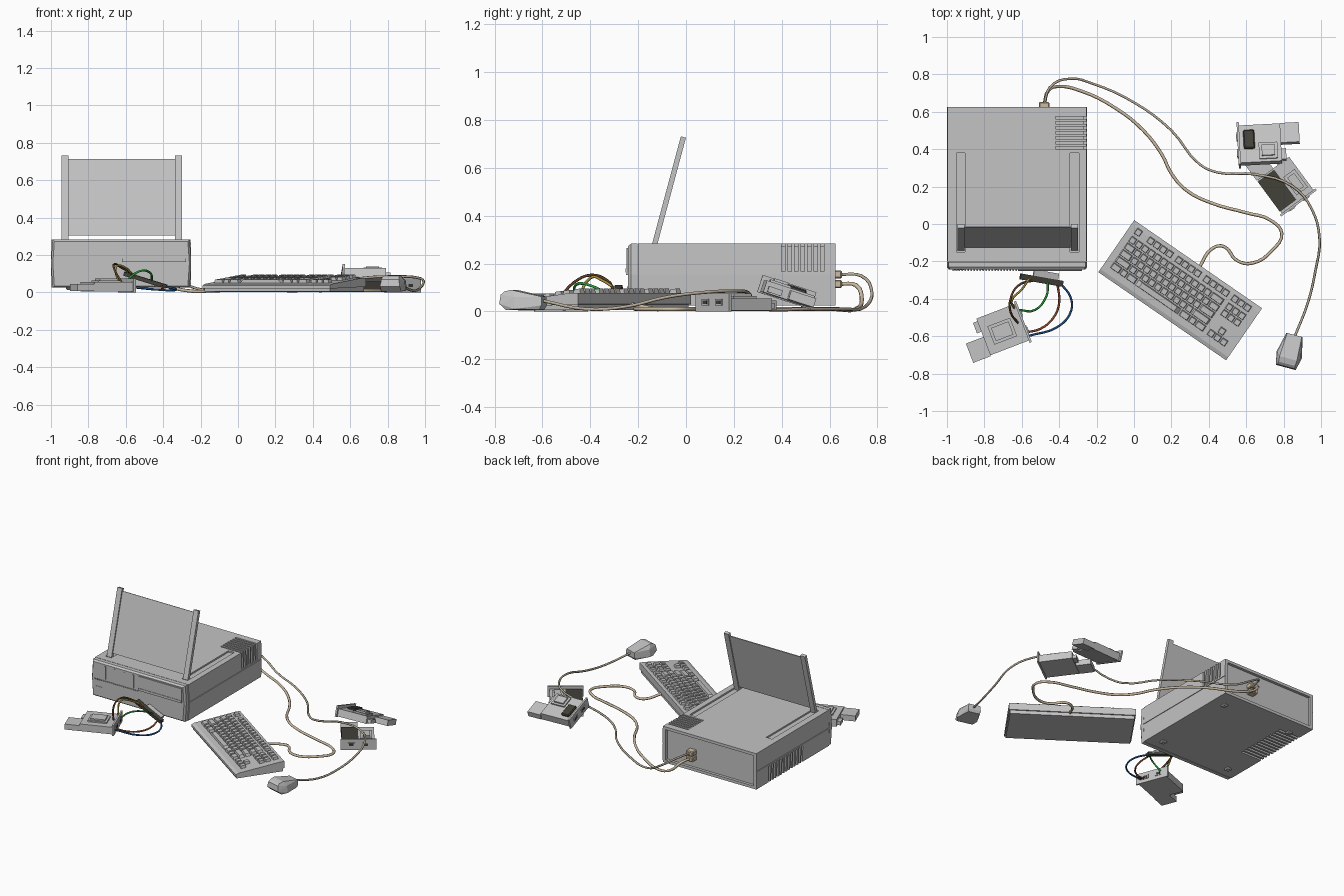
import bpy, bmesh
from math import radians
from mathutils import Matrix

if "Cube" in bpy.data.objects:
    bpy.data.objects.remove(bpy.data.objects["Cube"])


def material(name, rgb):
    m = bpy.data.materials.new(name)
    m.use_nodes = True
    m.diffuse_color = (*rgb, 1)
    m.node_tree.nodes["Principled BSDF"].inputs["Base Color"].default_value = (*rgb, 1)
    return m


GREY = material("case grey", (.55, .55, .55))
DARK = material("dark olive", (.055, .052, .04))
TAN = material("cable tan", (.6, .5, .36))
DULL = material("mouse cable beige", (.48, .42, .32))
BLUE = material("wire blue", (.015, .09, .28))
GREEN = material("wire green", (.02, .33, .04))
RUST = material("wire rust", (.33, .08, .03))
BROWN = material("wire brown", (.12, .05, .015))
YELLOW = material("wire yellow", (.4, .3, .05))


def frame(x, y, z, yaw=0, pitch=0, roll=0):
    m = Matrix.Translation((x, y, z))
    for angle, axis in ((yaw, 'Z'), (pitch, 'Y'), (roll, 'X')):
        m = m @ Matrix.Rotation(radians(angle), 4, axis)
    return m


HOME = Matrix()


def finish(name, bm, mat, at=HOME):
    bmesh.ops.recalc_face_normals(bm, faces=bm.faces)
    me = bpy.data.meshes.new(name)
    bm.to_mesh(me)
    bm.free()
    me.materials.append(mat)
    ob = bpy.data.objects.new(name, me)
    bpy.context.collection.objects.link(ob)
    ob.matrix_world = at
    return ob


def add_box(bm, x, y, z, taper=1):
    """Box from (low, high) ranges; taper shrinks its top."""
    verts = bmesh.ops.create_cube(bm, size=1)["verts"]
    for v in verts:
        k = taper if v.co.z > 0 else 1
        f = (v.co.x * k, v.co.y * k, v.co.z)
        v.co = [(a + b) / 2 + t * (b - a) for (a, b), t in zip((x, y, z), f)]


def box(name, x, y, z, mat=GREY, at=HOME, bevel=0):
    bm = bmesh.new()
    add_box(bm, x, y, z)
    if bevel:
        bmesh.ops.bevel(bm, geom=bm.edges[:], offset=bevel, segments=1, affect='EDGES')
    return finish(name, bm, mat, at)


def prism(name, points, depth, mat=GREY, at=HOME):
    bm = bmesh.new()
    face = bm.faces.new([bm.verts.new(p) for p in points])
    ext = bmesh.ops.extrude_face_region(bm, geom=[face])["geom"]
    bmesh.ops.translate(bm, vec=depth, verts=[v for v in ext if isinstance(v, bmesh.types.BMVert)])
    return finish(name, bm, mat, at)


def cable(name, points, radius, mat):
    cu = bpy.data.curves.new(name, 'CURVE')
    cu.dimensions = '3D'
    cu.bevel_depth, cu.bevel_resolution, cu.resolution_u = radius, 1, 4
    cu.use_fill_caps = True
    sp = cu.splines.new('BEZIER')
    sp.bezier_points.add(len(points) - 1)
    for bp, p in zip(sp.bezier_points, points):
        bp.co = p
        bp.handle_left_type = bp.handle_right_type = 'AUTO'
    cu.materials.append(mat)
    ob = bpy.data.objects.new(name, cu)
    bpy.context.collection.objects.link(ob)


# Computer case: bulged section with vents, side seams, lid grooves and recessed back cut in
CX, MID, HALF, TOP, LOW = -.625, .155, .375, .283, .025


def section(y, inset=0, bulge=.008):
    w, t, b = HALF - inset, TOP - inset, LOW + inset
    side = [(w - bulge, t), (w, MID), (w - bulge, b)]
    return [(CX + x, y, z) for x, z in side] + [(CX - x, y, z) for x, z in reversed(side)]


case = prism("case", section(-.2, bulge=.003), (0, .825, 0))
cut = bmesh.new()
SLOTS = (((-.42, -.24), (.271, .3)), ((-.266, -.24), (.167, .3)))
for i in range(7):
    y = .4 + i * .027
    for xs, zs in SLOTS:
        add_box(cut, xs, (y, y + .014), zs)
# the base repeats the vents turned half round, in a longer row
for i in range(13):
    y = .1 + i * .031
    for xs, zs in SLOTS:
        add_box(cut, [2 * CX - x for x in reversed(xs)], (y, y + .016), [LOW + TOP - z for z in reversed(zs)])
for x in (-.95, -.341):
    add_box(cut, (x, x + .046), (-.15, .38), (.272, .3))
for x in (CX - HALF, CX + HALF):
    add_box(cut, (x - .006, x + .006), (-.3, .7), (MID - .002, MID + .002))
add_box(cut, (-.975, -.275), (.605, .7), (.045, .263))
cutter = finish("case_cutter", cut, GREY)
cutter.hide_render = True
mod = case.modifiers.new("cut", 'BOOLEAN')
mod.operation, mod.object, mod.solver, mod.use_self = 'DIFFERENCE', cutter, 'EXACT', True
result = case.evaluated_get(bpy.context.evaluated_depsgraph_get())
carved = bpy.data.meshes.new_from_object(result)
case.modifiers.clear()
case.data = carved
bpy.data.objects.remove(cutter)

# Front bezel with chamfered front edge
bezel = bmesh.new()
rings = [[bezel.verts.new(p) for p in section(y, s)] for y, s in ((-.203, 0), (-.23, 0), (-.243, .01))]
for a, b in zip(rings, rings[1:]):
    for i in range(6):
        j = (i + 1) % 6
        bezel.faces.new((a[i], a[j], b[j], b[i]))
bezel.faces.new(rings[0])
bezel.faces.new(rings[-1])
finish("front_bezel", bezel, GREY)
box("drive_face", (-.62, -.277), (-.249, -.24), (.163, .265))
box("drive_lip", (-.62, -.277), (-.252, -.24), (.163, .18))
box("badge", (-.96, -.91), (-.246, -.24), (.07, .105))
for i in range(4):
    x = -.89 + i * .075
    box("bay_ridge", (x, x + .008), (-.247, -.24), (.17, .262))
for i in range(22):
    x = -.97 + i * .016
    box("bezel_tooth", (x, x + .009), (-.25, -.24), (.152, .158))
for x in (-.9, -.35):
    for y in (-.12, .5):
        box("case_foot", (x - .02, x + .02), (y - .02, y + .02), (.013, .03), GREY, bevel=.007)

# Raised lid on two rails
lid = frame(0, -.132, .277, roll=-15)
for x in (-.945, -.338):
    box("lid_rail", (x, x + .038), (-.011, .011), (0, .468), GREY, lid)
box("lid_panel", (-.91, -.335), (-.002, .004), (.028, .45), GREY, lid)

# Plugs and long cables
for z in (.115, .155):
    box("plug", (-.508, -.452), (.6, .652), (z - .017, z + .017), TAN, bevel=.005)
FLOOR = .01
keyboard_path = [(-.48, .64, .115), (-.46, .71, .11), (-.4, .735, .05), (-.28, .71, FLOOR)]
keyboard_path += [(x, y, FLOOR) for x, y in (
    (-.1, .62), (.05, .5), (.15, .37), (.2, .27), (.28, .18), (.42, .11), (.6, .06), (.73, .02),
    (.79, -.05), (.74, -.14), (.63, -.21), (.55, -.195), (.48, -.12), (.42, -.13))]
cable("keyboard_cable", keyboard_path + [(.35, -.23, .03)], .009, TAN)
mouse_path = [(-.48, .64, .155), (-.45, .73, .15), (-.34, .777, .08), (-.22, .75, .02)]
mouse_path += [(0, .65, FLOOR), (.2, .5, FLOOR), (.35, .32, FLOOR), (.45, .275, .03), (.65, .265, .075),
               (.85, .2, .085), (.95, .08, .08), (.992, -.08, .06), (.97, -.25, .02), (.93, -.42, FLOOR)]
cable("mouse_cable", mouse_path + [(.86, -.6, .045)], .007, DULL)

# Keyboard wedge on a slightly smaller base
kb = frame(.247, -.354, 0, yaw=-34.6)
L, W = .415, .169
wedge = [(-W, .02), (-W, .036), (-W + .02, .045), (W - .03, .078), (W, .078), (W, .03)]
prism("keyboard_body", [(-L, y, z) for y, z in wedge], (2 * L, 0, 0), GREY, kb)
box("keyboard_base", (-L + .008, L - .008), (-W + .008, W - .008), (.005, .035), GREY, kb)

# Keys, each row given as (start, widths) in key units
row_sets = [
    [(0, [1]), (2, [1] * 4), (6.5, [1] * 4), (11, [1] * 4), (15.5, [1] * 3)],
    [(0, [1] * 13 + [2]), (15.5, [1] * 3)],
    [(0, [1.5] + [1] * 12 + [1.5]), (15.5, [1] * 3)],
    [(0, [1.75] + [1] * 11 + [2.25])],
    [(0, [2.25] + [1] * 10 + [2.75]), (16.5, [1])],
    [(0, [1.5, 1, 1.5, 7, 1.5, 1, 1.5]), (15.5, [1] * 3)],
]
keys = bmesh.new()
UNIT, PITCH = .0405, .043
for r, groups in enumerate(row_sets):
    y = W - .04 - r * PITCH - (.01 if r else 0)
    for start, widths in groups:
        x = -L + .035 + start * UNIT
        for w in widths:
            add_box(keys, (x + .003, x + w * UNIT - .003), (y - .018, y + .018), (0, .02), .82)
            x += w * UNIT
finish("keys", keys, GREY, kb @ frame(0, 0, .06, roll=6.2))

# Mouse: hull of (along, half width, height) points
hull = bmesh.new()
for s, w, z in ((-.09, .055, .032), (-.06, .055, .005), (-.085, .048, .07), (-.07, .045, .083), (-.04, .048, .09),
                (-.02, .07, .01), (-.02, .064, .06), (.08, .04, .008), (.09, .045, .025), (.09, .04, .062)):
    for side in (-w, w):
        hull.verts.new((side, s, z))
bmesh.ops.convex_hull(hull, input=hull.verts[:])
finish("mouse", hull, GREY, frame(.835, -.68, 0, yaw=-15))


# Loose drive units: flange, body, offset tail and a raised label panel
def unit(name, at):
    box(name + "_body", (0, .22), (-.105, .105), (.004, .055), GREY, at)
    box(name + "_tail", (.22, .32), (0, .11), (.006, .045), GREY, at)
    box(name + "_nib", (.22, .245), (-.09, -.03), (.01, .035), GREY, at)
    box(name + "_flange", (-.012, 0), (-.118, .118), (0, .075), GREY, at)
    for y in (-.07, .025):
        box(name + "_port_rim", (-.016, -.01), (y, y + .045), (.024, .052), GREY, at)
        box(name + "_port", (-.018, -.01), (y + .008, y + .037), (.03, .046), DARK, at)


def label(name, x, y, at):
    box(name + "_rim", x, y, (.05, .064), GREY, at)
    box(name + "_panel", [x[0] + .015, x[1] - .015], [y[0] + .015, y[1] - .015], (.05, .074), GREY, at)


wired, leaning, flat = (frame(-.6, -.525, 0, yaw=201), frame(.567, .41, .045, yaw=3, roll=-18),
                        frame(.875, .12, 0, yaw=126.4))
for name, at in (("wired_unit", wired), ("leaning_unit", leaning), ("flat_unit", flat)):
    unit(name, at)
label("wired_unit", (.05, .18), (-.045, .06), wired)
label("leaning_unit", (.1, .2), (-.09, .0), leaning)
label("flat_unit", (.03, .15), (-.09, -.015), flat)
# dark socket and exposed board
box("leaning_unit_socket", (.02, .08), (-.03, .075), (.05, .07), DARK, leaning, bevel=.006)
box("flat_unit_board", (.012, .212), (0, .109), (.014, .059), DARK, flat)

# Connector strip and its coloured wires
strip = frame(-.495, -.3, .065, yaw=-10, pitch=17)
box("connector_strip", (-.12, .12), (-.016, .016), (-.011, .011), DARK, strip)
box("connector_tab", (-.05, .09), (.016, .05), (-.007, .007), GREY, strip)
wires = {
    "blue": (BLUE, [(-.39, -.32, .03), (-.34, -.39, .02), (-.335, -.46, .012), (-.4, -.545, .012), (-.57, -.6, .03)]),
    "rust": (RUST, [(-.41, -.32, .035), (-.4, -.42, .02), (-.43, -.5, .015), (-.5, -.56, .02), (-.58, -.58, .03)]),
    "green": (GREEN, [(-.46, -.31, .06), (-.47, -.39, .105), (-.53, -.46, .112), (-.61, -.46, .05)]),
    "brown": (BROWN, [(-.53, -.3, .08), (-.62, -.33, .13), (-.66, -.4, .152), (-.66, -.47, .12), (-.62, -.53, .05)]),
    "yellow": (YELLOW, [(-.56, -.29, .09), (-.6, -.35, .13), (-.65, -.4, .14), (-.64, -.45, .05)]),
}
for name, (mat, points) in wires.items():
    cable(name + "_wire", points, .006, mat)
